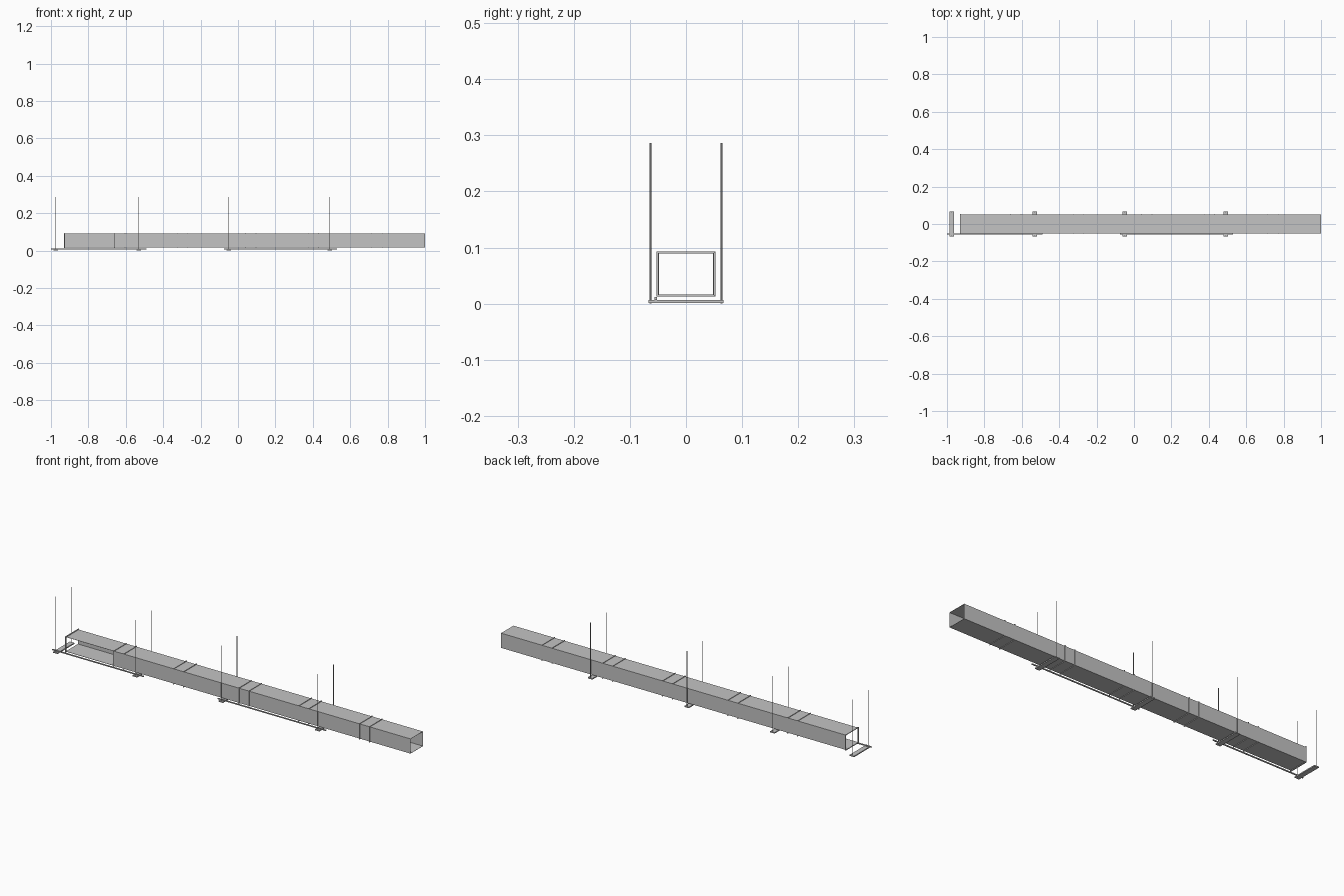
import bpy
import bmesh
from mathutils import Matrix, Vector

cube = bpy.data.objects.get("Cube")
if cube:
    bpy.data.objects.remove(cube, do_unlink=True)

steel = bpy.data.materials.new("galvanised_grey")
steel.use_nodes = True
colour = (0.55, 0.55, 0.55, 1)
steel.diffuse_color = colour
steel.node_tree.nodes["Principled BSDF"].inputs["Base Color"].default_value = colour


def boxes(name, spans):
    """One object from boxes given as ((x0, x1), (y0, y1), (z0, z1))."""
    bm = bmesh.new()
    for span in spans:
        mid = Vector([(a + b) / 2 for a, b in span])
        size = Vector([b - a for a, b in span])
        bmesh.ops.create_cube(bm, size=1, matrix=Matrix.LocRotScale(mid, None, size))
    mesh = bpy.data.meshes.new(name)
    bm.to_mesh(mesh)
    bm.free()
    mesh.materials.append(steel)
    obj = bpy.data.objects.new(name, mesh)
    bpy.context.collection.objects.link(obj)
    return obj


def frame(xs, half, low, high, t, sides):
    """Chosen walls of a rectangular tube, with thickness t inside the outline."""
    walls = {
        "top": (xs, (-half, half), (high - t, high)),
        "bottom": (xs, (-half, half), (low, low + t)),
        "front": (xs, (-half, -half + t), (low + t, high - t)),
        "back": (xs, (half - t, half), (low + t, high - t)),
    }
    return [walls[s] for s in sides]


ALL = ("top", "bottom", "front", "back")
HALF, LOW, HIGH = 0.0495, 0.0155, 0.09
START, OPEN_END, END = -0.93, -0.66, 1.0
LIP = 0.0028

# Sheet metal duct, with the first section open at the front
boxes("open_duct_section",
      frame((START, OPEN_END), HALF, LOW, HIGH, 0.001, ("top", "bottom", "back")))
boxes("duct", frame((OPEN_END, END), HALF, LOW, HIGH, 0.001, ALL))


def flange(name, x, width, sides):
    boxes(name, frame((x - width / 2, x + width / 2), HALF + LIP,
                      LOW - LIP, HIGH + LIP, LIP, sides))


# End flange and paired joint flanges
flange("end_flange", START + 0.002, 0.005, ALL)
for i, x in enumerate((-0.66, -0.325, 0.04, 0.375, 0.715)):
    side = "back" if i % 2 else "front"
    for j, offset in enumerate((0, 0.056)):
        flange(f"joint_flange_{i}_{j}", x + offset, 0.004, ("top", "bottom", side))

# Trapeze hangers: a cross bar on two threaded rods
for i, x in enumerate((-0.975, -0.53, -0.05, 0.49)):
    boxes(f"hanger_bar_{i}", [((x - 0.0125, x + 0.0125), (-0.067, 0.067), (0.001, 0.0065))])
    for side, y in (("front", -0.0635), ("back", 0.0635)):
        bpy.ops.mesh.primitive_cylinder_add(vertices=12, radius=0.0016, depth=0.286,
                                            location=(x, y, 0.143))
        rod = bpy.context.object
        rod.name = f"{side}_rod_{i}"
        rod.data.materials.append(steel)
        bpy.ops.object.shade_smooth_by_angle()

# Rails lying along the front of the hanger bars
for i, xs in enumerate(((-1.0, -0.49), (-0.075, 0.53))):
    boxes(f"support_rail_{i}", [(xs, (-0.0565, -0.0515), (0.0065, 0.0115))])
